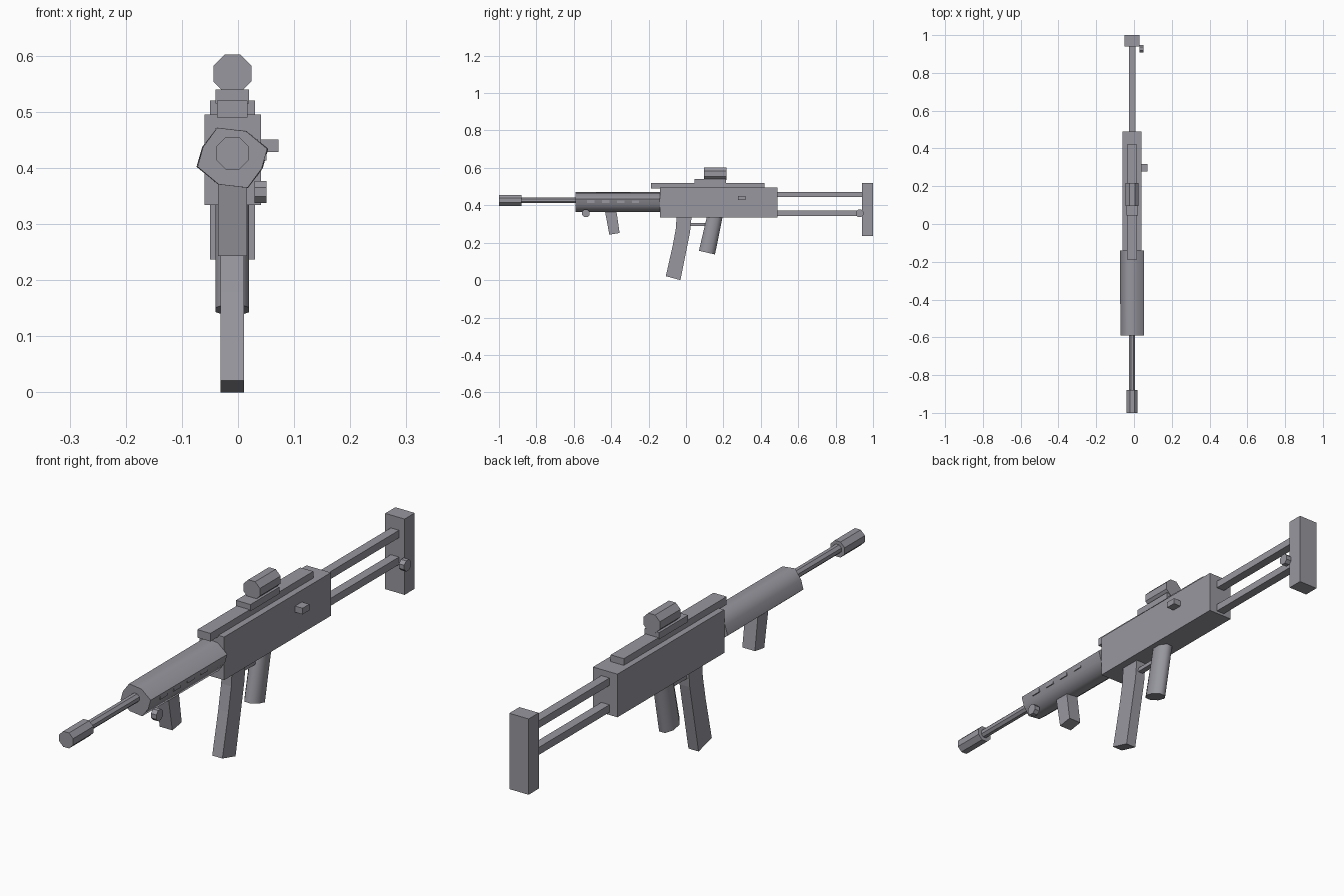
import bpy, bmesh, math

if "Cube" in bpy.data.objects:
    bpy.data.objects.remove(bpy.data.objects["Cube"])

CX = -0.01  # centre plane of the model

gunmetal = bpy.data.materials.new("gunmetal")
gunmetal.diffuse_color = (.31, .31, .345, 1)
gunmetal.use_nodes = True
gunmetal.node_tree.nodes["Principled BSDF"].inputs["Base Color"].default_value = gunmetal.diffuse_color


def loft(name, ring_a, ring_b, smooth=False):
    """Solid between two matching rings of 3D points."""
    bm = bmesh.new()
    a = [bm.verts.new(p) for p in ring_a]
    b = [bm.verts.new(p) for p in ring_b]
    n = len(a)
    bm.faces.new(a)
    bm.faces.new(b[::-1])
    for i in range(n):
        j = (i + 1) % n
        bm.faces.new((a[i], b[i], b[j], a[j]))
    bmesh.ops.recalc_face_normals(bm, faces=bm.faces)
    mesh = bpy.data.meshes.new(name)
    bm.to_mesh(mesh)
    bm.free()
    mesh.materials.append(gunmetal)
    obj = bpy.data.objects.new(name, mesh)
    bpy.context.collection.objects.link(obj)
    if smooth:
        bpy.ops.object.select_all(action='DESELECT')
        obj.select_set(True)
        bpy.context.view_layer.objects.active = obj
        bpy.ops.object.shade_smooth_by_angle(angle=math.radians(65))
    return obj


def box(name, x0, x1, y0, y1, z0, z1):
    ring = [(x0, z0), (x1, z0), (x1, z1), (x0, z1)]
    return loft(name, [(x, y0, z) for x, z in ring], [(x, y1, z) for x, z in ring])


def side_profile(name, pts, half):
    """Extrude a (y, z) outline across the width."""
    return loft(name, [(CX - half, y, z) for y, z in pts],
                [(CX + half, y, z) for y, z in pts])


def circle(r, n=8):
    """Polygon with flats up and to the sides; r is the distance to the flats."""
    R = r / math.cos(math.pi / n)
    return [(R * math.cos(math.tau * (i + .5) / n), R * math.sin(math.tau * (i + .5) / n))
            for i in range(n)]


def tube(name, r, y0, y1, z):
    c = circle(r)
    return loft(name, [(CX + u, y0, z + v) for u, v in c], [(CX + u, y1, z + v) for u, v in c])


# Receiver, top rail and bolt handle
box("receiver", -.06, .041, -.14, .49, .334, .495)
box("top_rail", CX - .027, CX + .027, -.187, .42, .49, .52)
box("bolt_handle", .03, .072, .278, .318, .428, .451)

# Sight
box("sight_mount", CX - .03, CX + .03, .045, .215, .515, .54)
tube("sight_body", .034, .095, .217, .568)

# Barrel and muzzle
tube("barrel", .016, -.9, -.5, .427)
tube("muzzle", .029, -1, -.88, .426)

# Handguard: uneven octagon, point-symmetric about its centre
half = [(.064, .016), (.025, .048), (-.028, .054), (-.054, .019)]
guard = half + [(-x, -z) for x, z in half]
loft("handguard", [(CX + x * .97, -.59, .418 + z * .99) for x, z in guard],
     [(CX + x, -.14, .418 + z) for x, z in guard], True)
for i in range(4):
    y = -.51 + .08 * i
    box(f"handguard_vent_{i + 1}", .03, .051, y - .02, y + .02, .413, .433)

# Front grip and curved magazine
side_profile("front_grip", [(-.437, .39), (-.375, .39), (-.355, .252), (-.41, .243)], .026)
side_profile("magazine", [(-.05, .34), (.03, .34), (.022, .26), (.003, .165), (-.03, 0),
                          (-.108, .021), (-.072, .18), (-.055, .27)], .021)

# Pistol grip: slanted octagonal column
g = circle(1)
loft("pistol_grip", [(CX + u * .03, .155 + v * .042, .345) for u, v in g],
     [(CX + u * .03, .112 + v * .043, .147 - v * .01) for u, v in g], True)

# Trigger guard
box("trigger_guard", CX - .011, CX + .011, .01, .12, .29, .305)

# Stock
for label, z in (("upper", .458), ("lower", .358)):
    box(f"stock_rod_{label}", CX - .017, CX + .017, .47, .95, z - .014, z + .014)
box("butt_plate", -.05, .03, .94, 1, .237, .52)

# Sling knobs on the right side
for label, y in (("front", -.535), ("rear", .928)):
    c = circle(.02)
    loft(f"sling_knob_{label}", [(.029, y + u, .357 + v) for u, v in c],
         [(.051, y + u, .357 + v) for u, v in c])
